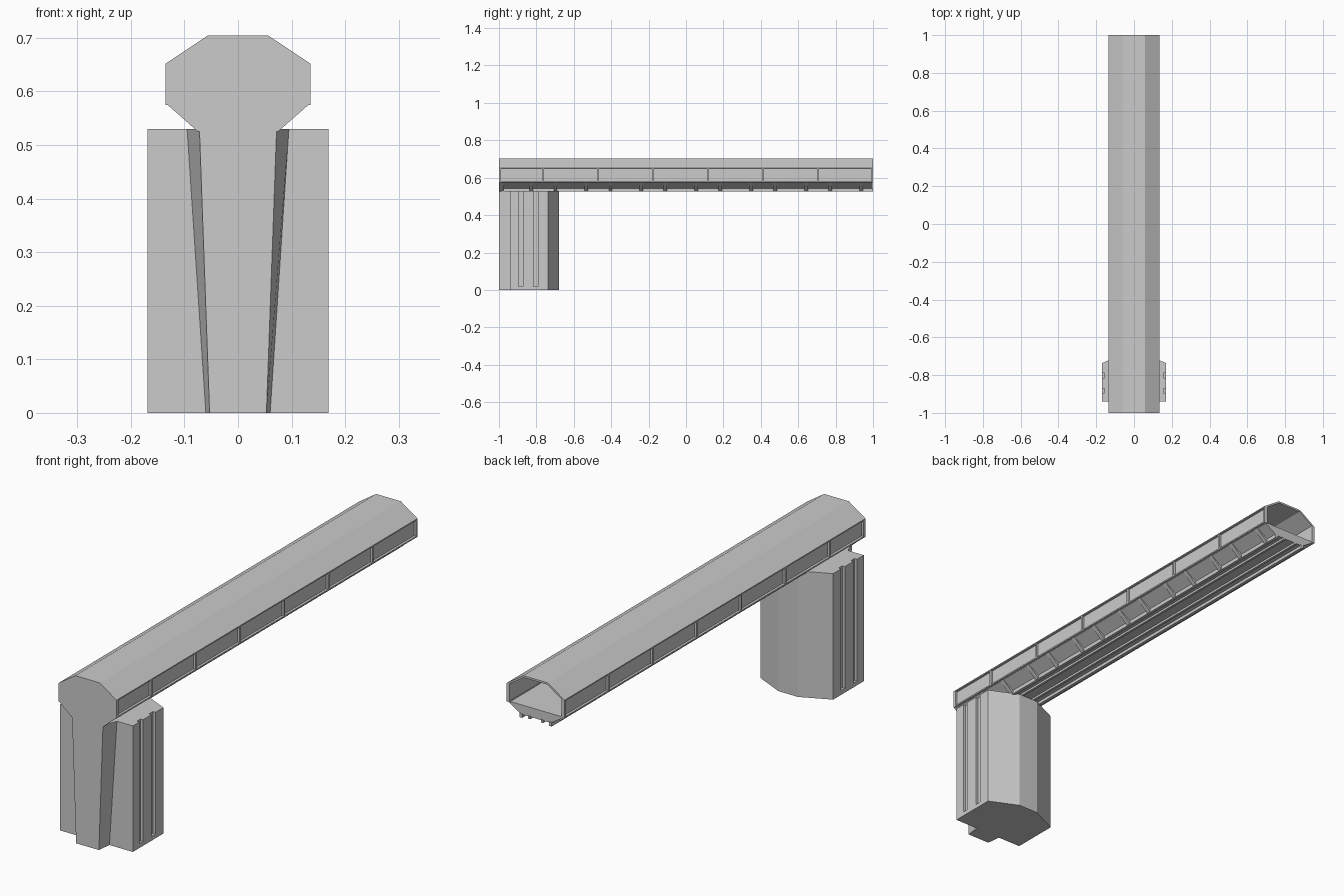
import bpy, bmesh

if "Cube" in bpy.data.objects:
    bpy.data.objects.remove(bpy.data.objects["Cube"], do_unlink=True)

grey = bpy.data.materials.new("concrete_grey")
grey.use_nodes = True
COLOUR = (0.6, 0.6, 0.6, 1)
grey.diffuse_color = COLOUR
grey.node_tree.nodes["Principled BSDF"].inputs["Base Color"].default_value = COLOUR


def loft(name, first, last):
    """Solid between two matching 3D outlines."""
    bm = bmesh.new()
    a = [bm.verts.new(p) for p in first]
    b = [bm.verts.new(p) for p in last]
    bm.faces.new(a)
    bm.faces.new(b)
    for i in range(len(a)):
        j = (i + 1) % len(a)
        bm.faces.new((a[i], a[j], b[j], b[i]))
    bmesh.ops.recalc_face_normals(bm, faces=bm.faces)
    mesh = bpy.data.meshes.new(name)
    bm.to_mesh(mesh)
    bm.free()
    mesh.materials.append(grey)
    obj = bpy.data.objects.new(name, mesh)
    bpy.context.scene.collection.objects.link(obj)
    return obj


def along_y(name, outline, y0, y1):
    return loft(name, [(x, y0, z) for x, z in outline], [(x, y1, z) for x, z in outline])


def along_z(name, outline, z0, z1):
    return loft(name, [(x, y, z0) for x, y in outline], [(x, y, z1) for x, y in outline])


def rect(x0, x1, z0, z1):
    return [(x0, z0), (x1, z0), (x1, z1), (x0, z1)]


def mirrored(half):
    """Close a right-hand outline with its mirror image."""
    return half + [(-x, z) for x, z in reversed(half)]


# Main levels of the covered walkway
WIDE, EAVE, SILL, BASE, TOP = 0.135, 0.652, 0.578, 0.525, 0.704
BAY = 0.294

# Roof shell, open below
roof_half = [(WIDE, EAVE), (0.057, TOP)]
inner_half = [(WIDE - 0.006, EAVE - 0.005), (0.055, TOP - 0.008)]
roof = roof_half + [(-x, z) for x, z in reversed(roof_half)]
lining = inner_half + [(-x, z) for x, z in reversed(inner_half)]
along_y("roof", roof + lining[::-1], -1, 1)

# Closed front end and deck with recessed slopes
along_y("front_end_wall", mirrored([(0.057, TOP), (WIDE, EAVE), (WIDE, SILL), (0.075, BASE)]),
        -1, -0.988)
along_y("deck", mirrored([(0.126, SILL), (0.126, 0.574), (0.07, 0.538)]), -0.99, 0.998)

for side, label in ((1, "left"), (-1, "right")):
    def flip(points):
        return [(side * x, z) for x, z in points]

    # Recessed wall with sill and eave rails
    along_y(label + "_wall", flip(rect(0.12, 0.125, SILL, EAVE)), -0.99, 1)
    along_y(label + "_sill", flip(rect(0.118, WIDE, SILL - 0.003, SILL + 0.003)), -1, 1)
    along_y(label + "_eave", flip(rect(0.12, WIDE, EAVE - 0.005, EAVE)), -1, 1)
    # Lower rails under the deck
    along_y(label + "_bottom_rail", flip(rect(0.062, 0.075, BASE, 0.542)), -1, 1)
    along_y(label + "_inner_rail", flip(rect(0.025, 0.035, BASE + 0.004, 0.542)), -1, 1)

    # Wall posts, one per bay
    for i in range(7):
        y = min(-0.765 + i * BAY, 0.996)
        along_y(label + "_post", flip(rect(0.12, WIDE - 0.001, SILL, EAVE)), y - 0.004, y + 0.004)

    # Pairs of ribs on the underside slope
    for i in range(7):
        for offset in (-0.082, 0.082):
            y = max(-0.91 + i * BAY + offset, -0.985)
            along_y(label + "_slope_rib",
                    flip([(0.132, SILL), (0.075, BASE + 0.002), (0.065, 0.54), (0.12, SILL)]),
                    y - 0.009, y + 0.009)

# Pier with a faceted back and grooved sides
FRONT, SHOULDER, BACK, HALF = -0.94, -0.737, -0.68, 0.169
DEPTH = 0.012
grooves = []
for y0, y1 in ((-0.895, -0.872), (-0.815, -0.79)):
    grooves += [(HALF, y0), (HALF - DEPTH, y0), (HALF - DEPTH, y1), (HALF, y1)]
plain = mirrored([(HALF, FRONT), (HALF, SHOULDER), (0.046, BACK)])
fluted = mirrored([(HALF, FRONT)] + grooves + [(HALF, SHOULDER), (0.046, BACK)])
along_z("pier_foot", plain, 0, 0.018)
along_z("pier", fluted, 0.018, 0.53)

# Tapered buttress on the front of the pier
foot = mirrored([(0.053, -1), (0.06, FRONT), (0.06, -0.9)])
head = mirrored([(0.072, -1), (0.095, FRONT), (0.095, -0.9)])
loft("front_buttress", [(x, y, 0) for x, y in foot], [(x, y, 0.53) for x, y in head])
